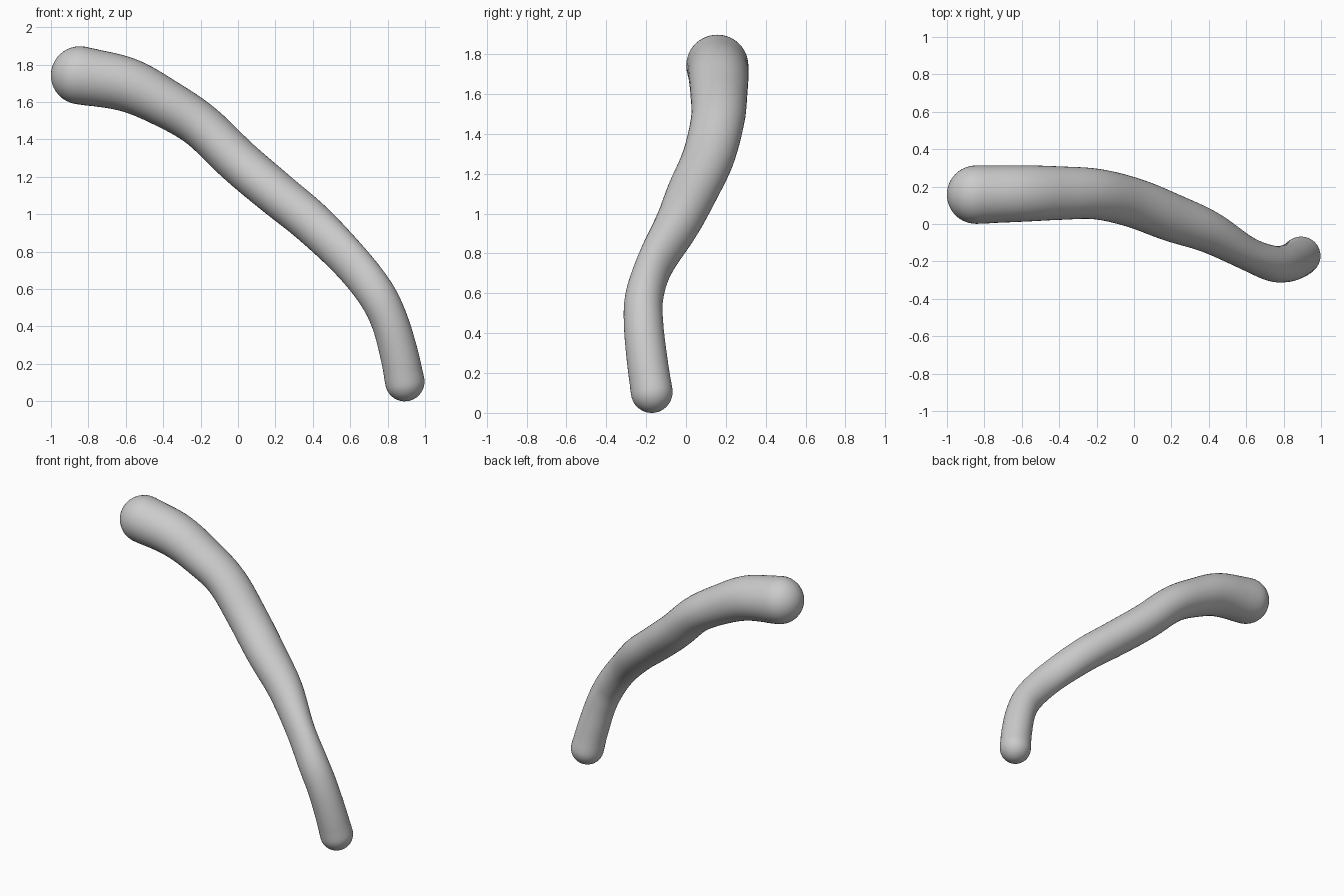
import bpy, bmesh, math
from mathutils import Vector

if "Cube" in bpy.data.objects:
    bpy.data.objects.remove(bpy.data.objects["Cube"])

# Centre line stations: x, y, z, horizontal radius, other radius
STATIONS = [
    (-.845, .157, 1.743, .156, .155), (-.6, .163, 1.695, .152, .146),
    (-.4, .165, 1.60, .144, .131), (-.2, .160, 1.475, .136, .122),
    (0, .113, 1.285, .133, .121), (.2, .035, 1.115, .129, .119),
    (.4, -.042, .95, .113, .115), (.6, -.155, .75, .09, .107),
    (.735, -.21, .58, .096, .103), (.81, -.212, .43, .1, .1),
    (.862, -.193, .25, .103, .103), (.892, -.172, .105, .104, .106)]
SIDES, STEPS, CAP = 40, 8, 10


def spline(i, t):
    """Catmull-Rom position and radii between station i and i + 1."""
    n = len(STATIONS)
    pts = [Vector(s) for s in STATIONS]
    b, c = pts[i], pts[i + 1]
    a = pts[i - 1] if i > 0 else 2 * b - c
    d = pts[i + 2] if i + 2 < n else 2 * c - b
    return 0.5 * (2 * b + (c - a) * t + (2 * a - 5 * b + 4 * c - d) * t * t
                  + (3 * b - 3 * c + d - a) * t ** 3)


samples = [spline(i, k / STEPS) for i in range(len(STATIONS) - 1) for k in range(STEPS)]
samples.append(Vector(STATIONS[-1]))
pos = [Vector(s[:3]) for s in samples]
last = len(pos) - 1
tan = [(pos[min(i + 1, last)] - pos[max(i - 1, 0)]).normalized() for i in range(last + 1)]

# Rings: rounded start, body, rounded end
rings = []
for k in range(1, CAP):
    a = math.pi / 2 * k / CAP
    rings.append((0, -math.cos(a), math.sin(a)))
rings += [(i, 0, 1) for i in range(last + 1)]
for k in range(CAP - 1, 0, -1):
    a = math.pi / 2 * k / CAP
    rings.append((last, math.cos(a), math.sin(a)))

bm = bmesh.new()
loops = []
for i, along, scale in rings:
    t, h, v = tan[i], samples[i][3], samples[i][4]
    side = Vector((0, 0, 1)).cross(t).normalized()
    up = t.cross(side)
    centre = pos[i] + t * along * (h + v) / 2
    loops.append([bm.verts.new(centre + scale * (side * h * math.cos(w) + up * v * math.sin(w)))
                  for w in (2 * math.pi * j / SIDES for j in range(SIDES))])
for r, s in zip(loops, loops[1:]):
    for j in range(SIDES):
        k = (j + 1) % SIDES
        bm.faces.new((r[j], r[k], s[k], s[j]))

# Pole points closing both ends
for loop, i, sign in ((loops[0], 0, -1), (loops[-1], last, 1)):
    pole = bm.verts.new(pos[i] + sign * tan[i] * (samples[i][3] + samples[i][4]) / 2)
    for j in range(SIDES):
        bm.faces.new((loop[j], loop[(j + 1) % SIDES], pole))

# Slight smoothing of the body, then shade smooth
for _ in range(3):
    bmesh.ops.smooth_vert(bm, verts=[v for l in loops[CAP + 2:-CAP - 2] for v in l], factor=0.4,
                          use_axis_x=True, use_axis_y=True, use_axis_z=True)
bmesh.ops.recalc_face_normals(bm, faces=bm.faces)
for f in bm.faces:
    f.smooth = True
mesh = bpy.data.meshes.new("curved_tube")
bm.to_mesh(mesh)
bm.free()
bpy.context.collection.objects.link(bpy.data.objects.new("curved_tube", mesh))
